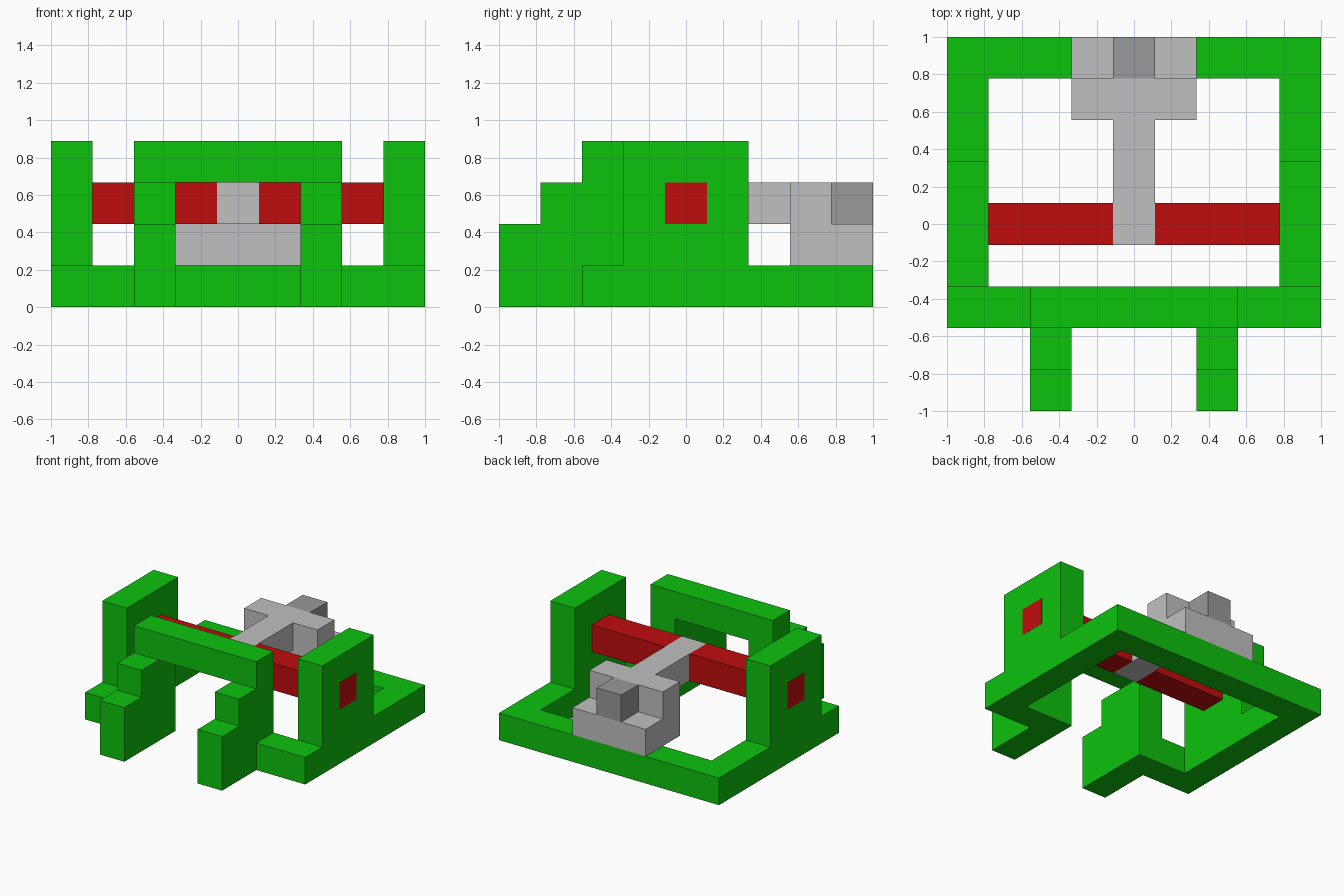
import bpy, bmesh

cube = bpy.data.objects.get("Cube")
if cube:
    bpy.data.objects.remove(cube, do_unlink=True)

U = 2 / 9  # the model is laid out on a grid of nine cells


def material(name, rgb):
    m = bpy.data.materials.new(name)
    m.use_nodes = True
    m.diffuse_color = (*rgb, 1)
    m.node_tree.nodes["Principled BSDF"].inputs["Base Color"].default_value = (*rgb, 1)
    return m


GREEN = material("green", (0.004, 0.54, 0.004))
RED = material("red", (0.53, 0.004, 0.004))
GREY = material("light grey", (0.527, 0.527, 0.527))
DARK = material("mid grey", (0.32, 0.32, 0.32))


def extrude_x(name, profile, x0, x1, mat):
    """Extrude a (y, z) profile from x0 to x1, all in grid cells."""
    bm = bmesh.new()
    face = bm.faces.new([bm.verts.new((x0 * U, y * U, z * U)) for y, z in profile])
    ext = bmesh.ops.extrude_face_region(bm, geom=[face])
    verts = [g for g in ext["geom"] if isinstance(g, bmesh.types.BMVert)]
    bmesh.ops.translate(bm, verts=verts, vec=((x1 - x0) * U, 0, 0))
    bmesh.ops.recalc_face_normals(bm, faces=bm.faces)
    mesh = bpy.data.meshes.new(name)
    bm.to_mesh(mesh)
    bm.free()
    mesh.materials.append(mat)
    obj = bpy.data.objects.new(name, mesh)
    bpy.context.collection.objects.link(obj)
    return obj


def box(name, x, y, z, mat):
    profile = [(y[0], z[0]), (y[1], z[0]), (y[1], z[1]), (y[0], z[1])]
    return extrude_x(name, profile, x[0], x[1], mat)


# Base rail with raised side wall, and stepped front leg
SIDE = [(-2.5, 0), (4.5, 0), (4.5, 1), (1.5, 1), (1.5, 4), (-1.5, 4), (-1.5, 1), (-2.5, 1)]
LEG = [(-4.5, 0), (-1.5, 0), (-1.5, 4), (-2.5, 4), (-2.5, 3), (-3.5, 3), (-3.5, 2), (-4.5, 2)]

for label, s in (("left", 1), ("right", -1)):
    extrude_x(label + "_side_wall", SIDE, s * 3.5, s * 4.5, GREEN)
    extrude_x(label + "_front_leg", LEG, s * 1.5, s * 2.5, GREEN)
    box(label + "_front_rail", (s * 2.5, s * 3.5), (-2.5, -1.5), (0, 1), GREEN)
    # The axle end shows just proud of the outer wall
    box(label + "_axle", (s * 0.5, s * 4.505), (-0.5, 0.5), (2, 3), RED)

# Cross members
box("back_rail", (-3.5, 3.5), (3.5, 4.5), (0, 1), GREEN)
box("front_top_beam", (-1.5, 1.5), (-2.5, -1.5), (3, 4), GREEN)

# Grey shaft, stepped rear block and small rear cube
box("shaft", (-0.5, 0.5), (-0.5, 2.5), (2, 3), GREY)
REAR = [(2.5, 1), (4.5, 1), (4.5, 2), (3.5, 2), (3.5, 3), (2.5, 3)]
extrude_x("rear_block", REAR, -1.5, 1.5, GREY)
box("rear_cube", (-0.5, 0.5), (3.5, 4.5), (2, 3), DARK)
